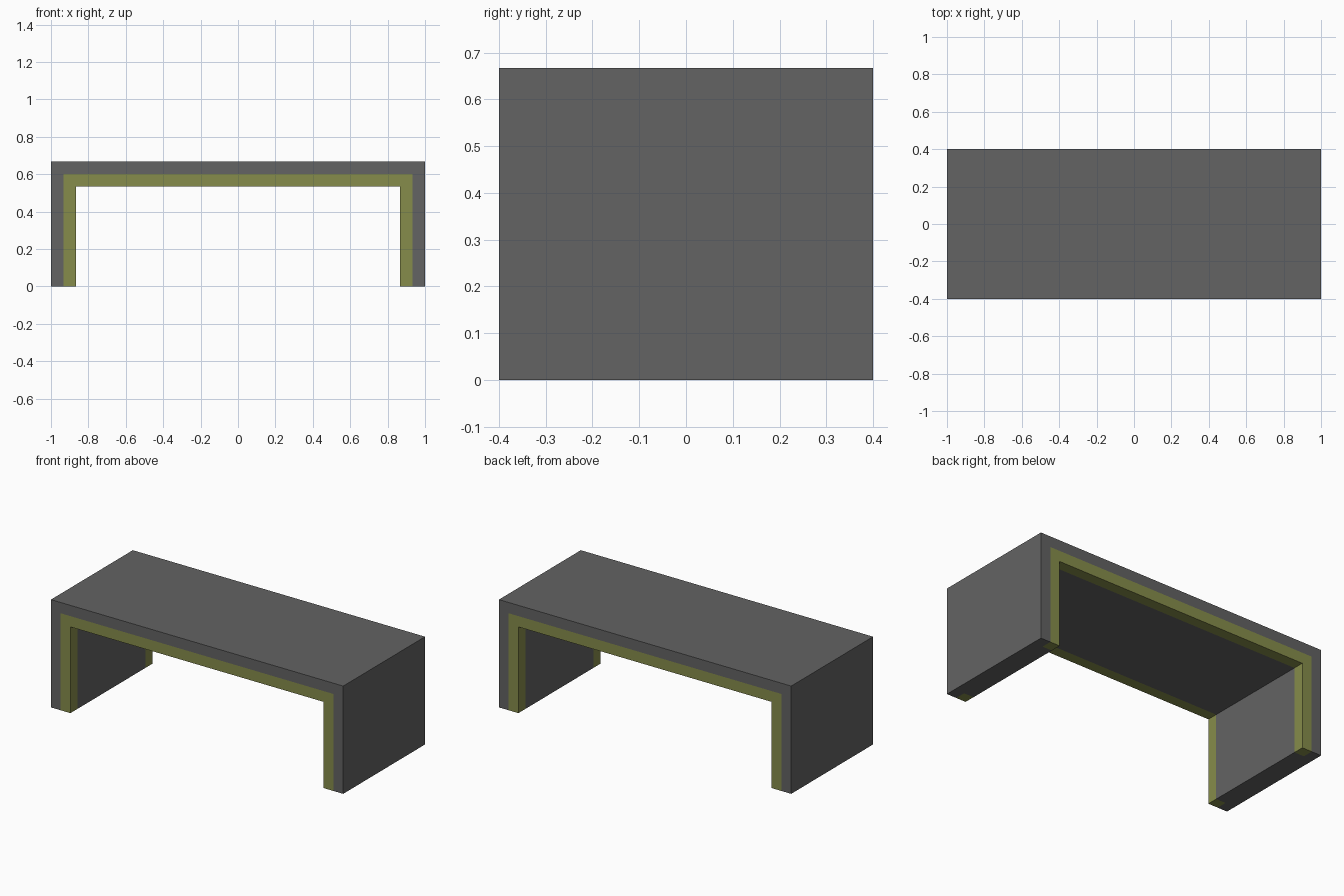
import bpy
import bmesh

if "Cube" in bpy.data.objects:
    bpy.data.objects.remove(bpy.data.objects["Cube"])

W, D, H = 1.0, 0.4, 2 / 3      # half width, half depth, height
T = 2 / 15                     # panel thickness
B = T / 2                      # trim band width


def material(name, rgb):
    m = bpy.data.materials.new(name)
    m.diffuse_color = (*rgb, 1)
    m.use_nodes = True
    m.node_tree.nodes["Principled BSDF"].inputs["Base Color"].default_value = m.diffuse_color
    return m


# Arch-shaped bench: U profile swept front to back
bm = bmesh.new()
profile = [(-W, 0), (-W, H), (W, H), (W, 0),
           (W - T, 0), (W - T, H - T), (T - W, H - T), (T - W, 0)]
face = bm.faces.new([bm.verts.new((x, -D, z)) for x, z in profile])
swept = bmesh.ops.extrude_face_region(bm, geom=[face])
bmesh.ops.translate(bm, vec=(0, 2 * D, 0),
                    verts=[v for v in swept["geom"] if isinstance(v, bmesh.types.BMVert)])

# Cut lines around the trim band, and at the corners so that faces stay convex
cuts = [((s * x, 0, 0), (1, 0, 0)) for s in (-1, 1) for x in (W - T, W - B)]
cuts += [((0, s * (D - B), 0), (0, 1, 0)) for s in (-1, 1)]
cuts += [((0, 0, z), (0, 0, 1)) for z in (H - T, H - B)]
for co, no in cuts:
    bmesh.ops.bisect_plane(bm, geom=bm.verts[:] + bm.edges[:] + bm.faces[:],
                           plane_co=co, plane_no=no, dist=1e-5)
bmesh.ops.recalc_face_normals(bm, faces=bm.faces[:])

# Inner edge band at front and back takes the olive colour
for f in bm.faces:
    c = f.calc_center_median()
    f.material_index = int(abs(c.x) < W - B and c.z < H - B and abs(c.y) > D - B)

mesh = bpy.data.meshes.new("bench")
bm.to_mesh(mesh)
bm.free()
mesh.materials.append(material("dark grey", (0.125, 0.125, 0.125)))
mesh.materials.append(material("olive trim", (0.24, 0.265, 0.07)))
bpy.context.collection.objects.link(bpy.data.objects.new("bench", mesh))
